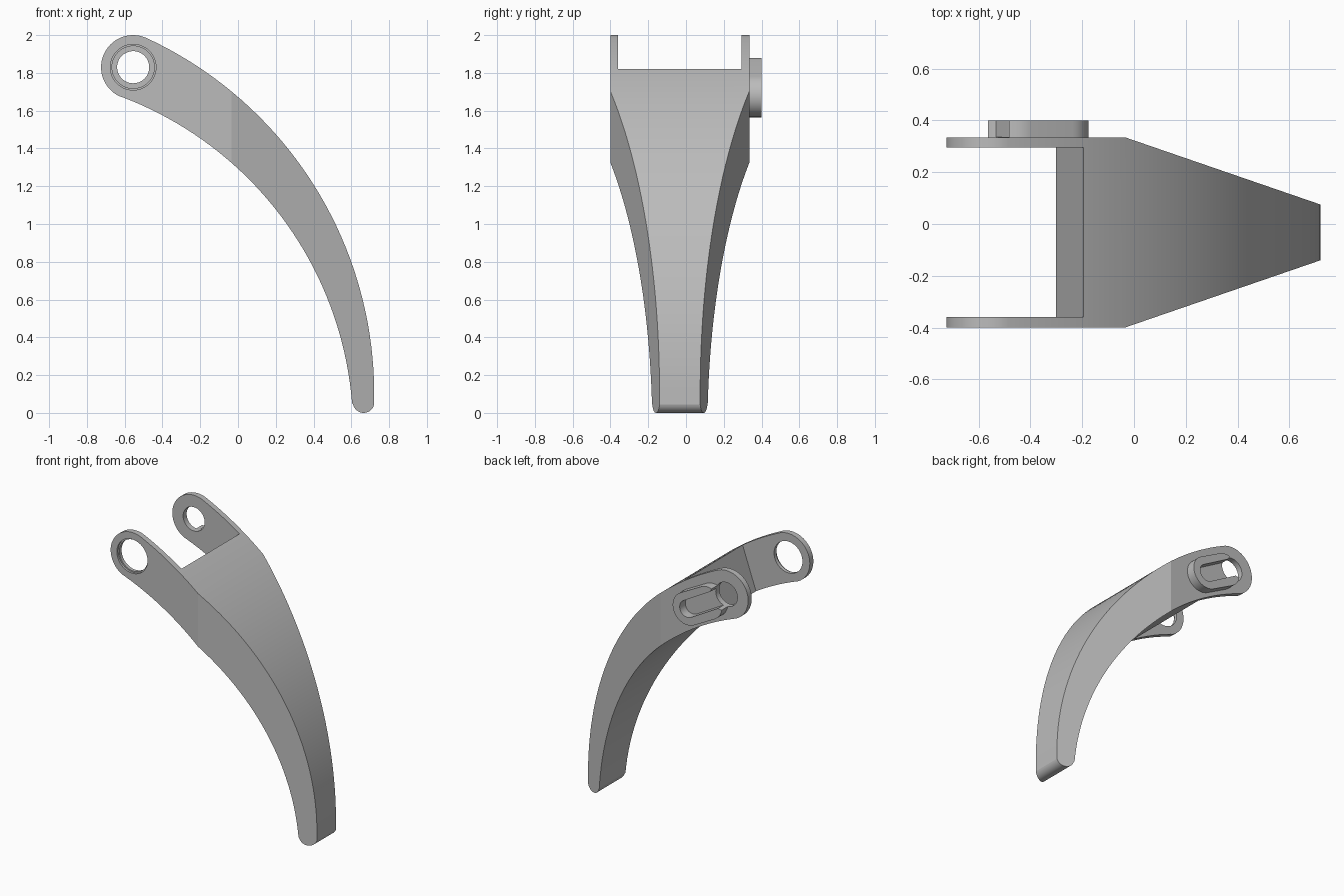
import bpy, bmesh, math
from mathutils import Vector

cube = bpy.data.objects.get("Cube")
if cube:
    bpy.data.objects.remove(cube, do_unlink=True)

grey = bpy.data.materials.new("plain grey")
grey.use_nodes = True
COLOUR = (0.5, 0.5, 0.5, 1)
grey.diffuse_color = COLOUR
grey.node_tree.nodes["Principled BSDF"].inputs["Base Color"].default_value = COLOUR

FRONT, BACK, BOSS_TOP = -0.40, 0.335, 0.40
WALL = 0.04
EYE = Vector((-0.555, 1.83))
TIP = Vector((0.665, 0.057))
OUTER, INNER = Vector((-1.355, 0.1)), Vector((-1.285, -0.1))


def arc(centre, radius, start, end, steps):
    """Points on an x-z arc, angles in radians."""
    angles = [start + (end - start) * i / steps for i in range(steps + 1)]
    return [centre + radius * Vector((math.cos(a), math.sin(a))) for a in angles]


def heading(a, b):
    return math.atan2(b.y - a.y, b.x - a.x)


def prism(name, points, y0, y1):
    """Extrude an x-z outline from y0 to y1."""
    bm = bmesh.new()
    face = bm.faces.new([bm.verts.new((p[0], y0, p[1])) for p in points])
    moved = bmesh.ops.extrude_face_region(bm, geom=[face])["geom"]
    bmesh.ops.translate(bm, vec=(0, y1 - y0, 0),
                        verts=[v for v in moved if isinstance(v, bmesh.types.BMVert)])
    bmesh.ops.recalc_face_normals(bm, faces=bm.faces)
    return finish(name, bm)


def finish(name, bm):
    mesh = bpy.data.meshes.new(name)
    bm.to_mesh(mesh)
    bm.free()
    mesh.materials.append(grey)
    obj = bpy.data.objects.new(name, mesh)
    bpy.context.collection.objects.link(obj)
    return obj


def combine(obj, other, operation):
    """Apply a boolean and remove the helper."""
    mod = obj.modifiers.new(operation, "BOOLEAN")
    mod.object, mod.operation, mod.solver = other, operation, "EXACT"
    bpy.context.view_layer.objects.active = obj
    bpy.ops.object.modifier_apply(modifier=mod.name)
    bpy.data.objects.remove(other, do_unlink=True)


def stadium(a, b, radius):
    along = heading(a, b)
    quarter = math.pi / 2
    return (arc(b, radius, along - quarter, along + quarter, 24)
            + arc(a, radius, along + quarter, along + 3 * quarter, 24))


def circle(centre, radius):
    return arc(centre, radius, 0, math.tau, 64)[:-1]


# Curved arm outline: outer sweep, eye, inner sweep, rounded tip
up_out, up_in = heading(OUTER, EYE), heading(INNER, EYE)
low_out, low_in = heading(OUTER, TIP), heading(INNER, TIP)
outline = (arc(OUTER, 2.076, low_out, up_out, 40)
           + arc(EYE, 0.17, up_out, up_in + math.pi, 32)[1:-1]
           + arc(INNER, 1.895, up_in, low_in, 40)
           + arc(TIP, 0.057, low_in - math.pi, low_out, 16)[1:-1])
arm = prism("curved_arm", outline, FRONT, BACK)

# Taper both flanks towards the tip
bm = bmesh.new()
bm.from_mesh(arm.data)
for y, side in ((FRONT, -1), (BACK, 1)):
    cut = bmesh.ops.bisect_plane(bm, geom=bm.verts[:] + bm.edges[:] + bm.faces[:],
                                 plane_co=(-0.035, y, 0), plane_no=(0.344, side, 0),
                                 clear_outer=True)
    edges = [e for e in cut["geom_cut"] if isinstance(e, bmesh.types.BMEdge)]
    bmesh.ops.holes_fill(bm, edges=edges)
bmesh.ops.recalc_face_normals(bm, faces=bm.faces)
bm.to_mesh(arm.data)
bm.free()

# Fork gap between the two eyes
gap = [(-0.37, 1.32), (-0.125, 2.02), (-0.2, 2.3), (-1, 2.3), (-1, 1.32)]
combine(arm, prism("fork_gap", gap, FRONT + WALL, BACK - WALL), "DIFFERENCE")

# Slotted boss on the back eye, open towards the hole
near, far = Vector((-0.45, 1.765)), Vector((-0.29, 1.68))
combine(arm, prism("boss", stadium(near, far, 0.115), BACK - 0.01, BOSS_TOP), "UNION")
combine(arm, prism("boss_slot", stadium(EYE, far, 0.06), BACK + 0.001, 0.5), "DIFFERENCE")
combine(arm, prism("back_hole", circle(EYE, 0.085), 0.2, 0.5), "DIFFERENCE")

# Wider front hole, eased at its outer rim
combine(arm, prism("front_hole", circle(EYE, 0.112), -0.5, -0.2), "DIFFERENCE")
combine(arm, prism("front_rim", circle(EYE, 0.121), -0.5, FRONT + 0.015), "DIFFERENCE")

bpy.ops.object.select_all(action="DESELECT")
arm.select_set(True)
bpy.context.view_layer.objects.active = arm
bpy.ops.object.shade_smooth_by_angle(angle=math.radians(14))
